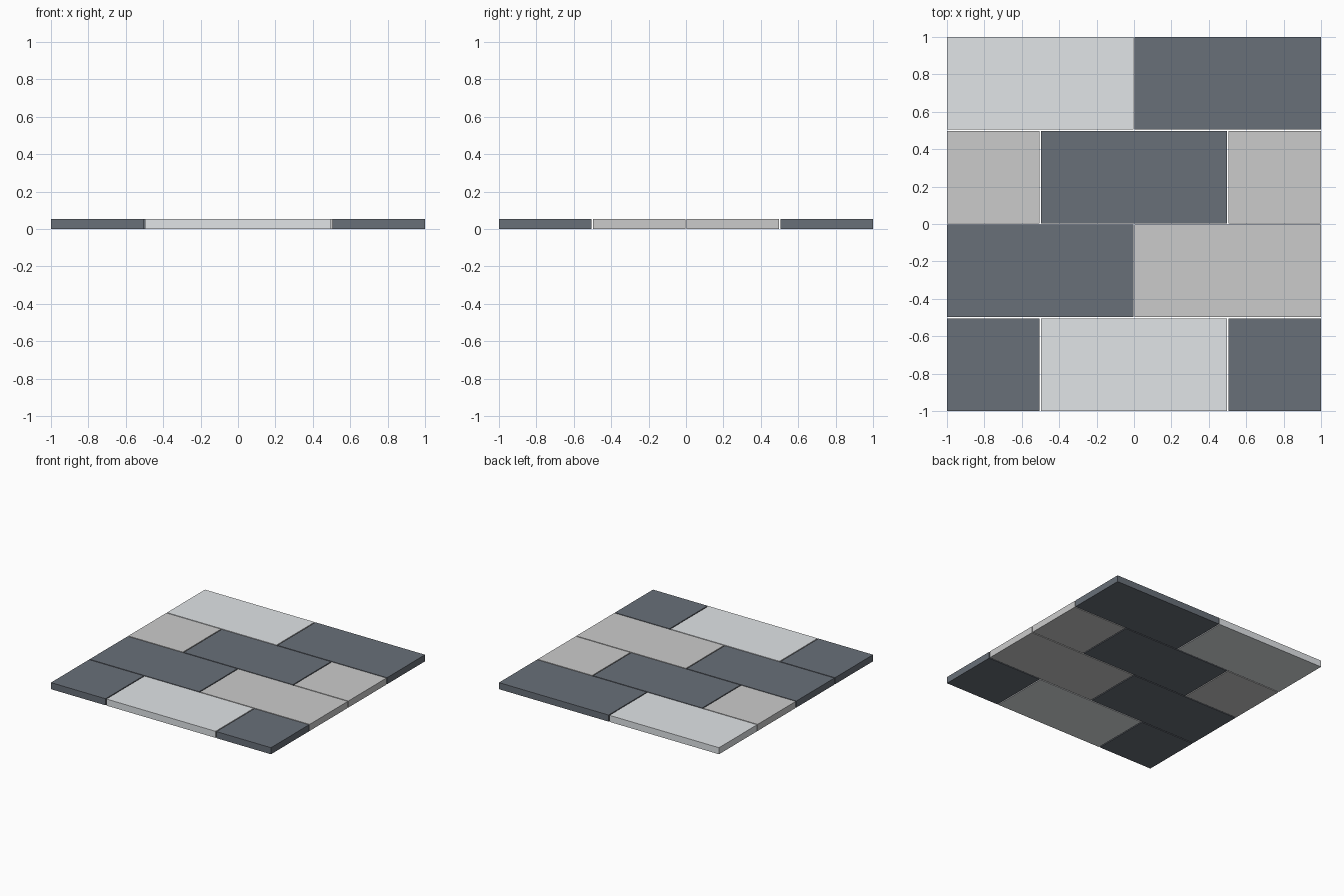
import bpy, bmesh

if "Cube" in bpy.data.objects:
    bpy.data.objects.remove(bpy.data.objects["Cube"])

GAP, HEIGHT = 0.008, 0.054
DEPTH = (2 - 3 * GAP) / 4          # four rows across the floor


def material(name, color):
    mat = bpy.data.materials.new(name)
    mat.diffuse_color = (*color, 1)
    mat.use_nodes = True
    mat.node_tree.nodes["Principled BSDF"].inputs["Base Color"].default_value = mat.diffuse_color
    return mat


MATS = {"dark": material("dark_stone", (0.14, 0.16, 0.19)),
        "light": material("light_stone", (0.78, 0.78, 0.79)),
        "cool": material("cool_light_stone", (0.75, 0.78, 0.80))}


def slab(name, x0, x1, y0, shade):
    bm = bmesh.new()
    bmesh.ops.create_cube(bm, size=1)
    bmesh.ops.scale(bm, vec=(x1 - x0, DEPTH, HEIGHT), verts=bm.verts)
    mesh = bpy.data.meshes.new(name)
    bm.to_mesh(mesh)
    bm.free()
    mesh.materials.append(MATS[shade])
    ob = bpy.data.objects.new(name, mesh)
    ob.location = ((x0 + x1) / 2, y0 + DEPTH / 2, HEIGHT / 2)
    bpy.context.collection.objects.link(ob)


# rows of paving slabs from front to back: joint positions and shades
rows = [((-0.5, 0.5), ("dark", "cool", "dark")),
        ((0,), ("dark", "light")),
        ((-0.5, 0.5), ("light", "dark", "light")),
        ((0,), ("cool", "dark"))]

for r, (joints, shades) in enumerate(rows):
    starts = [-1] + [j + GAP / 2 for j in joints]
    ends = [j - GAP / 2 for j in joints] + [1]
    for c, (x0, x1, shade) in enumerate(zip(starts, ends, shades)):
        slab(f"paving_slab_row{r + 1}_{c + 1}", x0, x1,
             -1 + r * (DEPTH + GAP), shade)
